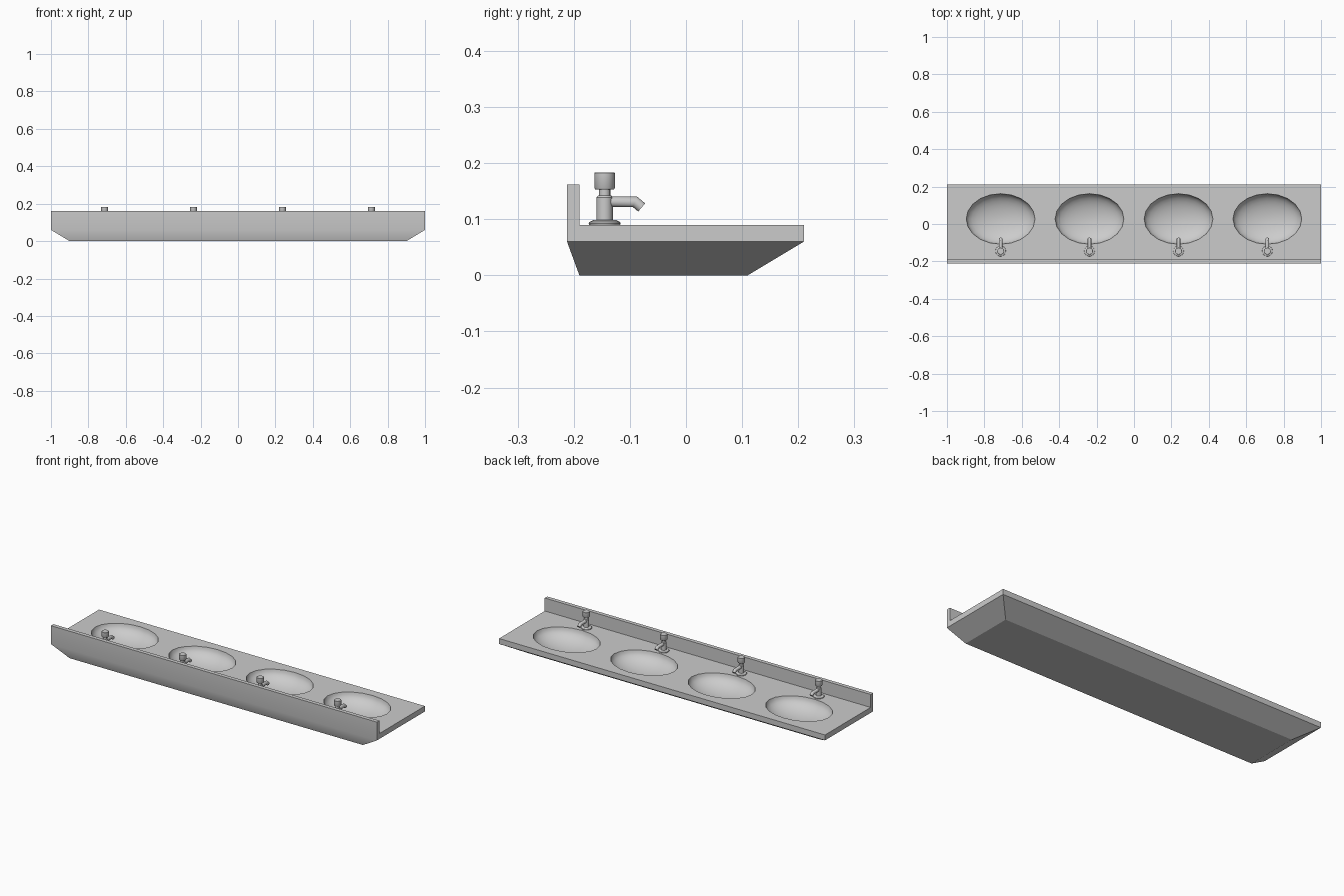
import bpy, bmesh, math
from mathutils import Vector

if "Cube" in bpy.data.objects:
    bpy.data.objects.remove(bpy.data.objects["Cube"])

BASINS = [-0.713, -0.238, 0.238, 0.713]


def make_object(name, bm, smooth=None):
    bmesh.ops.recalc_face_normals(bm, faces=bm.faces)
    mesh = bpy.data.meshes.new(name)
    bm.to_mesh(mesh)
    bm.free()
    obj = bpy.data.objects.new(name, mesh)
    bpy.context.collection.objects.link(obj)
    if smooth:
        shade(obj, smooth)
    return obj


def shade(obj, degrees):
    bpy.ops.object.select_all(action='DESELECT')
    obj.select_set(True)
    bpy.context.view_layer.objects.active = obj
    bpy.ops.object.shade_smooth_by_angle(angle=math.radians(degrees))


def skin(bm, rings):
    """Join successive vertex rings and cap both ends."""
    loops = [[bm.verts.new(p) for p in ring] for ring in rings]
    n = len(loops[0])
    for a, b in zip(loops, loops[1:]):
        for i in range(n):
            j = (i + 1) % n
            bm.faces.new((a[i], a[j], b[j], b[i]))
    bm.faces.new(loops[0])
    bm.faces.new(loops[-1])


def lathe(profile, centre, sides, sx=1, sy=1):
    """Vertical turned solid from (radius, z) points."""
    bm = bmesh.new()
    angles = [2 * math.pi * i / sides for i in range(sides)]
    skin(bm, [[(centre[0] + r * sx * math.cos(a), centre[1] + r * sy * math.sin(a), z)
               for a in angles] for r, z in profile])
    return bm


# Counter with backsplash, and tapered underside pulled from its bottom face
bm = bmesh.new()
section = [(-0.212, 0.06), (0.21, 0.06), (0.21, 0.09), (-0.19, 0.09),
           (-0.19, 0.162), (-0.212, 0.162)]
skin(bm, [[(x, y, z) for y, z in section] for x in (-1, 1)])
bm.normal_update()
bottom = [f for f in bm.faces if all(abs(v.co.z - 0.06) < 1e-5 for v in f.verts)]
under = bmesh.ops.extrude_face_region(bm, geom=bottom)['geom']
for v in under:
    if isinstance(v, bmesh.types.BMVert):
        v.co = (math.copysign(0.9, v.co.x), 0.11 if v.co.y > 0 else -0.19, 0)
bmesh.ops.delete(bm, geom=[f for f in bottom if f.is_valid], context='FACES_ONLY')
counter = make_object("counter", bm)

# Oval bowls cut out of the counter
steps = [math.radians(90 * i / 8) for i in range(8)]
bowl = [(1, 0.12)] + [(math.cos(t), 0.09 - 0.07 * math.sin(t)) for t in steps] + [(0.06, 0.02)]
for x in BASINS:
    cutter = make_object("bowl_cutter", lathe(bowl, (x, 0.027), 20, 0.184, 0.135))
    cutter.hide_render = True
    mod = counter.modifiers.new("bowl", 'BOOLEAN')
    mod.operation = 'DIFFERENCE'
    mod.solver = 'EXACT'
    mod.object = cutter
    bpy.context.view_layer.objects.active = counter
    bpy.ops.object.modifier_apply(modifier=mod.name)
    bpy.data.objects.remove(cutter)
shade(counter, 30)

# Taps
flange = [(0.027, 0.088), (0.0285, 0.092), (0.0275, 0.095), (0.019, 0.099), (0.0145, 0.099)]
column = [(0.0145, 0.097), (0.0145, 0.139), (0.012, 0.142), (0.010, 0.142), (0.010, 0.154)]
knob = [(0.0165, 0.153), (0.0185, 0.156), (0.0185, 0.182), (0.0175, 0.183)]
path = [Vector((0, -0.143, 0.131)), Vector((0, -0.091, 0.131)), Vector((0, -0.079, 0.121))]
# across-section direction at each path point, mitred at the bend
across = [Vector((0, 0, 1)), Vector((0, 0.37, 1)), Vector((0, 0.65, 0.76))]
for i, x in enumerate(BASINS, 1):
    for part, profile in (("flange", flange), ("column", column), ("knob", knob)):
        make_object(f"tap_{part}_{i}", lathe(profile, (x, -0.145), 16), 35)
    bm = bmesh.new()
    ring = [2 * math.pi * k / 12 for k in range(12)]
    skin(bm, [[p + Vector((x, 0, 0)) + 0.0095 * (d * math.sin(a) + Vector((math.cos(a), 0, 0)))
               for a in ring] for p, d in zip(path, across)])
    make_object(f"tap_spout_{i}", bm, 35)
